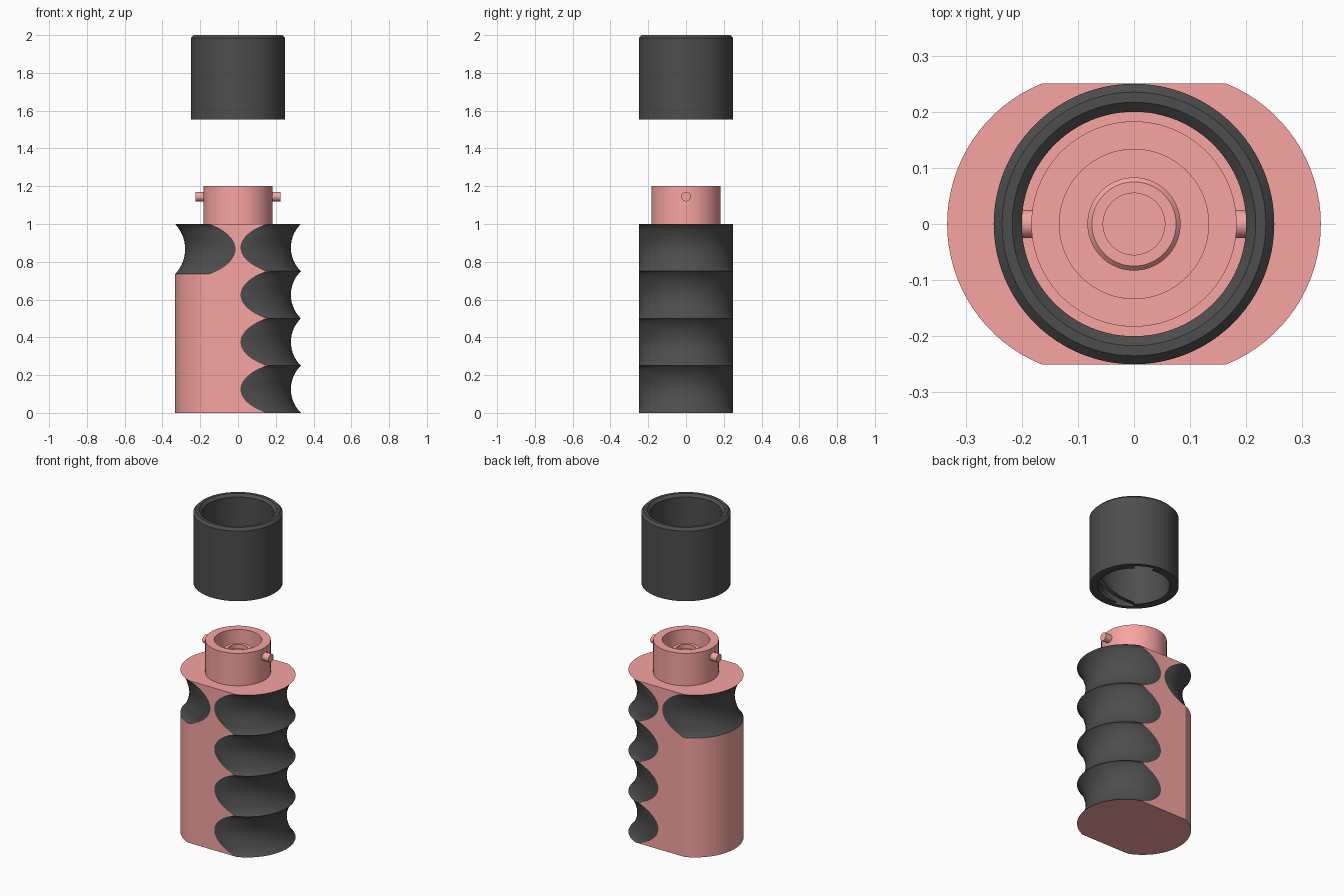
import bpy, bmesh, math

if "Cube" in bpy.data.objects:
    bpy.data.objects.remove(bpy.data.objects["Cube"])


def material(name, rgb):
    m = bpy.data.materials.new(name)
    m.diffuse_color = (*rgb, 1)
    m.use_nodes = True
    m.node_tree.nodes["Principled BSDF"].inputs["Base Color"].default_value = m.diffuse_color
    return m


PINK = material("pink", (0.93, 0.375, 0.355))
DARK = material("dark_grey", (0.075, 0.075, 0.075))


def finish(name, bm, mats, angle=30):
    bmesh.ops.recalc_face_normals(bm, faces=bm.faces)
    me = bpy.data.meshes.new(name)
    bm.to_mesh(me)
    bm.free()
    ob = bpy.data.objects.new(name, me)
    bpy.context.collection.objects.link(ob)
    for m in mats:
        me.materials.append(m)
    smooth(ob, angle)
    return ob


def smooth(ob, angle=30):
    bpy.ops.object.select_all(action='DESELECT')
    bpy.context.view_layer.objects.active = ob
    ob.select_set(True)
    bpy.ops.object.shade_smooth_by_angle(angle=math.radians(angle))


def lathe(name, profile, mat, steps=96):
    """Spin (radius, z) points about z; points at radius 0 close the shape."""
    bm = bmesh.new()
    vs = [bm.verts.new((r, 0, z)) for r, z in profile]
    es = [bm.edges.new(p) for p in zip(vs, vs[1:])]
    if profile[0][0] > 0:
        es.append(bm.edges.new((vs[-1], vs[0])))
    bmesh.ops.spin(bm, geom=vs + es, cent=(0, 0, 0), axis=(0, 0, 1),
                   angle=2 * math.pi, steps=steps)
    bmesh.ops.remove_doubles(bm, verts=bm.verts, dist=1e-5)
    return finish(name, bm, [mat])


# Grip body: stacked plan outlines, flat sides with scalloped ends
HALF_Y, TIP, EDGE, DEPTH = 0.25, 0.333, 0.165, 0.053
RIGHT = [(0, .25), (.25, .5), (.5, .75), (.75, 1)]
LEFT = [(.735, 1)]
ARC = 32


def end_points(z, grooves):
    """Middle and side x of an end at height z."""
    for a, b in grooves:
        if a <= z <= b:
            h = (b - a) / 2
            t = z - (a + b) / 2
            rho = (h * h + DEPTH ** 2) / (2 * DEPTH)
            sag = math.sqrt(rho ** 2 - t * t) - (rho - DEPTH)
            u = 1 - (t / h) ** 2
            return TIP - sag, EDGE - 0.152 * (0.5 * u + 0.5 * math.sqrt(max(u, 0)))
    return TIP, EDGE


def end_arc(z, grooves):
    """Circle arc through side, middle, side; half ellipse when it is deeper."""
    xm, xt = end_points(z, grooves)
    s = xm - xt
    steps = [2 * i / ARC - 1 for i in range(ARC + 1)]
    if s >= HALF_Y:
        return [(xt + s * math.cos(t * math.pi / 2),
                 HALF_Y * math.sin(t * math.pi / 2)) for t in steps]
    r = (s * s + HALF_Y ** 2) / (2 * s)
    c = xm - r
    a = math.atan2(HALF_Y, xt - c)
    return [(c + r * math.cos(a * t), r * math.sin(a * t)) for t in steps]


levels = sorted({round(a + (b - a) * (1 - math.cos(math.pi * i / 20)) / 2, 5)
                 for a, b in RIGHT + LEFT for i in range(21)})
bm = bmesh.new()
rings = []
for z in levels:
    pts = end_arc(z, RIGHT) + [(-x, -y) for x, y in end_arc(z, LEFT)]
    rings.append([bm.verts.new((x, y, z)) for x, y in pts])
n = len(rings[0])
for k in range(len(rings) - 1):
    for i in range(n):
        j = (i + 1) % n
        f = bm.faces.new((rings[k][i], rings[k][j], rings[k + 1][j], rings[k + 1][i]))
        on_left = ARC < i < n - 1 and levels[k] >= 0.735
        f.material_index = int(i < ARC or on_left)
bm.faces.new(rings[0])
bm.faces.new(rings[-1])
body = finish("grip_body", bm, [PINK, DARK])
for p in body.data.polygons:          # keep the flat sides flat
    if abs(p.normal.y) > 0.9999:
        p.use_smooth = False

# Hollow neck with a small raised cup on the bore floor
lathe("neck", [(0, 1.0), (.183, 1.0), (.183, 1.2), (.133, 1.2), (.133, 1.02), (0, 1.02)], PINK)
lathe("bore_cup", [(0, 1.01), (.083, 1.01), (.083, 1.137), (.075, 1.145),
                   (.055, 1.145), (.055, 1.12), (0, 1.12)], PINK, 64)

# Locking pins
for side, name in ((-1, "left_pin"), (1, "right_pin")):
    bpy.ops.mesh.primitive_cylinder_add(vertices=32, radius=.025, depth=.07,
                                        location=(side * .19, 0, 1.145),
                                        rotation=(0, math.pi / 2, 0))
    pin = bpy.context.object
    pin.name = name
    pin.data.materials.append(PINK)
    smooth(pin)

# Collar with chamfered top
collar = lathe("collar", [(.2, 1.553), (.25, 1.553), (.25, 1.985), (.235, 2.0),
                          (.217, 2.0), (.2, 1.985)], DARK)

# Two rising bayonet slots cut in the collar's inner wall
for k in range(2):
    bm = bmesh.new()
    loops = []
    for i in range(25):
        a = math.pi * (k - 0.72) + math.radians(100) * i / 24
        z = 1.54 + 0.14 * i / 24
        loops.append([bm.verts.new((r * math.cos(a), r * math.sin(a), z + dz))
                      for r, dz in ((.18, -.027), (.227, -.027), (.227, .027), (.18, .027))])
    for p, q in zip(loops, loops[1:]):
        for i in range(4):
            j = (i + 1) % 4
            bm.faces.new((p[i], p[j], q[j], q[i]))
    bm.faces.new(loops[0])
    bm.faces.new(loops[-1])
    cutter = finish("slot_cutter", bm, [DARK])
    cutter.hide_render = True
    mod = collar.modifiers.new("slot", 'BOOLEAN')
    mod.operation, mod.solver, mod.object = 'DIFFERENCE', 'EXACT', cutter
    bpy.context.view_layer.objects.active = collar
    bpy.ops.object.modifier_apply(modifier=mod.name)
    bpy.data.objects.remove(cutter)
smooth(collar)
